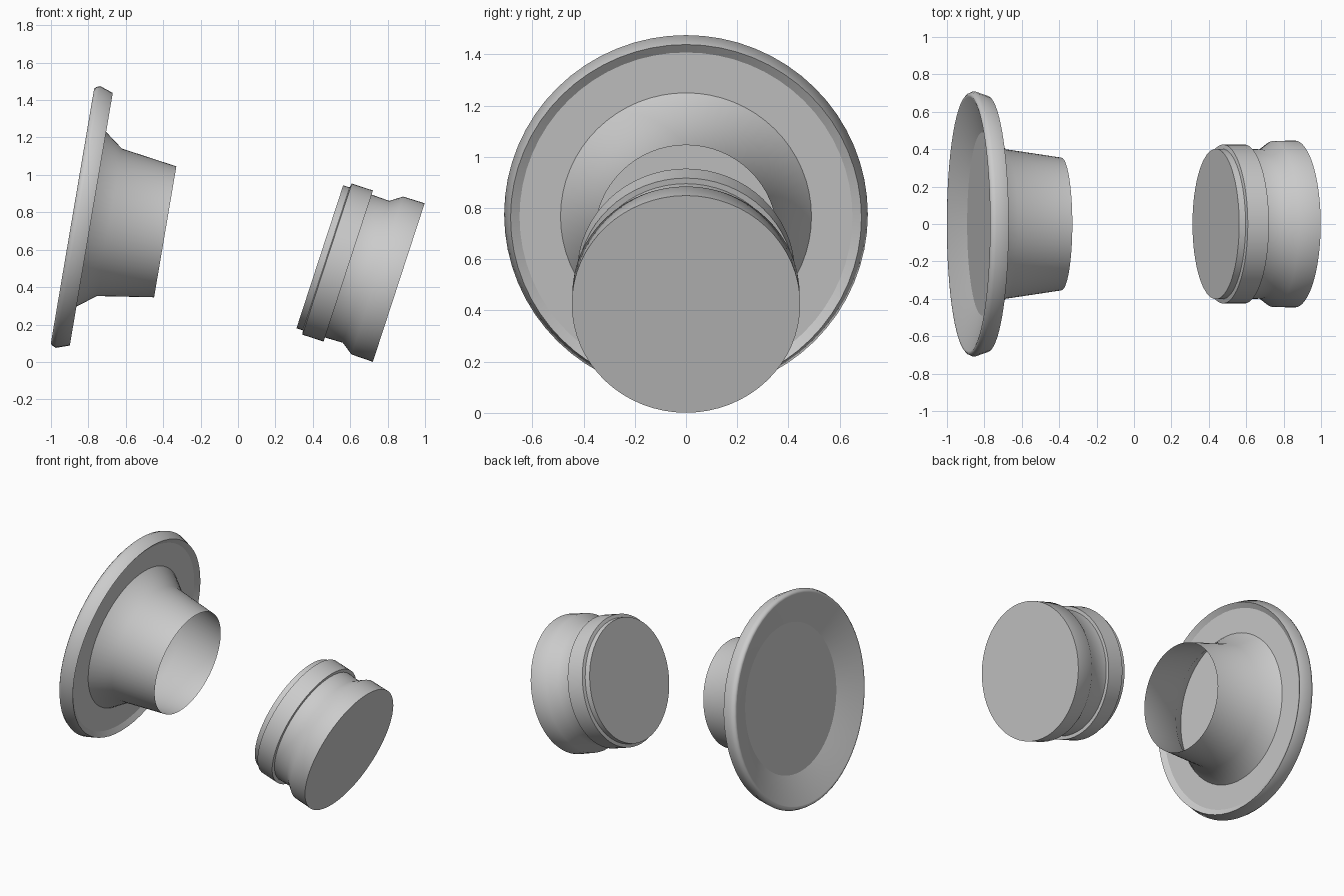
import bpy
import bmesh
import math

cube = bpy.data.objects.get("Cube")
if cube:
    bpy.data.objects.remove(cube)

SIDES = 64

grey = bpy.data.materials.new("plain_grey")
grey.use_nodes = True
colour = (0.6, 0.6, 0.6, 1.0)
grey.diffuse_color = colour
grey.node_tree.nodes["Principled BSDF"].inputs["Base Color"].default_value = colour


def lathe(name, profile, centre, tilt, sharp, capped=True):
    """Turn (along, radius) points about local x, then tip the axis downwards."""
    bm = bmesh.new()
    rings = []
    for along, radius in profile:
        ring = []
        for k in range(SIDES):
            a = math.tau * k / SIDES
            ring.append(bm.verts.new((along, radius * math.cos(a), radius * math.sin(a))))
        rings.append(ring)
    for low, high in zip(rings, rings[1:]):
        for k in range(SIDES):
            n = (k + 1) % SIDES
            bm.faces.new((low[k], low[n], high[n], high[k])).smooth = True
    if capped:
        bm.faces.new(rings[0][::-1])
        bm.faces.new(rings[-1])
    # Crisp rings between the smooth bands
    for i in sharp:
        for k in range(SIDES):
            edge = bm.edges.get((rings[i][k], rings[i][(k + 1) % SIDES]))
            edge.smooth = False
    mesh = bpy.data.meshes.new(name)
    bm.to_mesh(mesh)
    bm.free()
    mesh.materials.append(grey)
    obj = bpy.data.objects.new(name, mesh)
    bpy.context.collection.objects.link(obj)
    obj.location = centre
    obj.rotation_euler = (0, math.radians(tilt), 0)
    return obj


# Dished flange with a raised outer lip on both sides
flange_centre = (-0.885, 0, 0.78)
flange = [(0.076, 0.49), (0.003, 0.68), (0, 0.69), (0.008, 0.7), (0.03, 0.71),
          (0.102, 0.685), (0.08, 0.65)]
lathe("flange_plate", flange, flange_centre, 9.65, sharp=(0, 5, 6))

# Open tapered tube with a flared base
tube = [(0.08, 0.49), (0.2, 0.4), (0.503, 0.355)]
lathe("flange_tube", tube, flange_centre, 9.65, sharp=(0, 2), capped=False)

# Separate plug with a raised band and a wider head
plug = [(0, 0.402), (0.036, 0.402), (0.041, 0.425), (0.16, 0.425), (0.16, 0.402),
        (0.26, 0.399), (0.323, 0.444), (0.444, 0.446)]
lathe("plug", plug, (0.4375, 0, 0.5625), 18.1, sharp=(0, 1, 2, 3, 4, 7))
